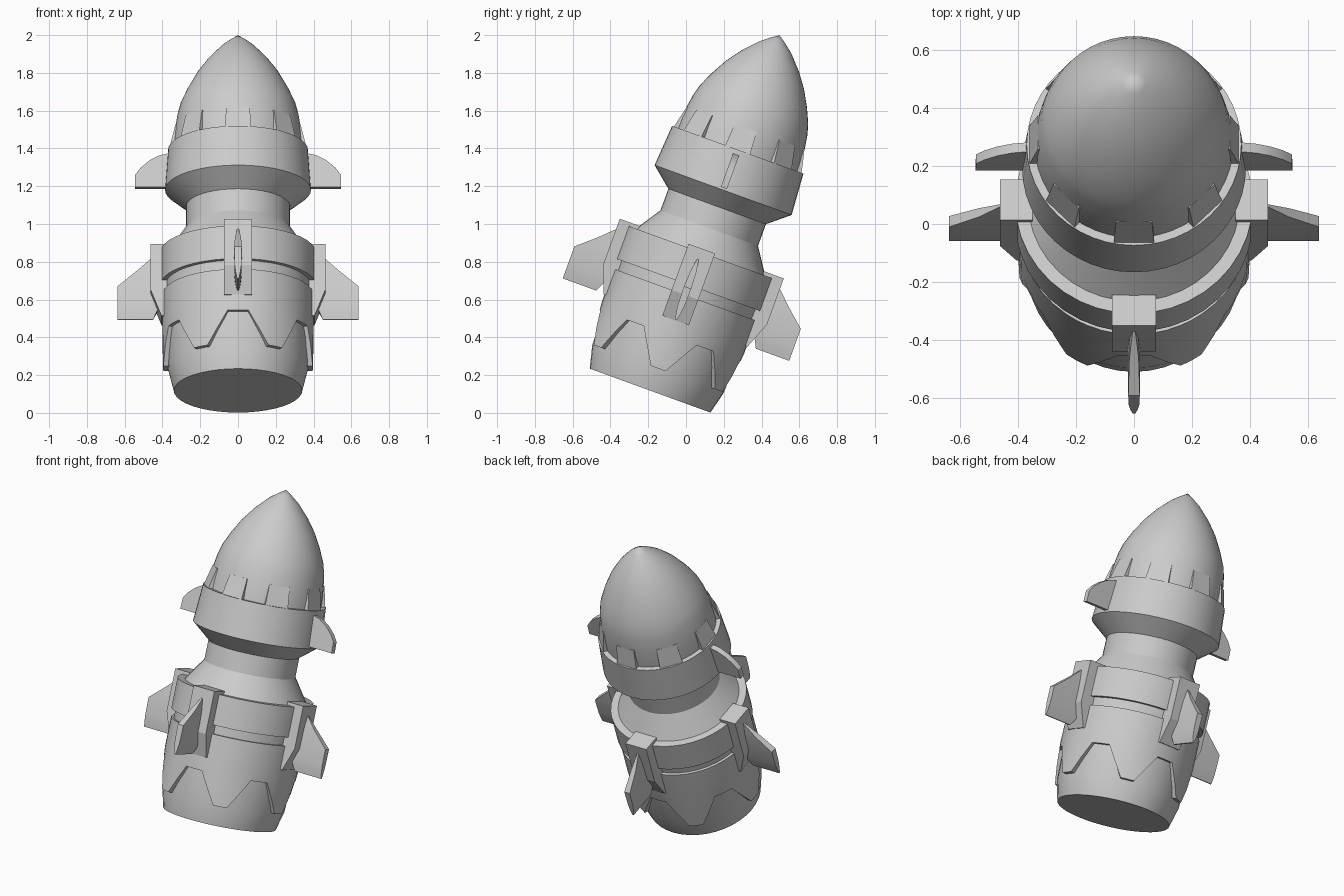
import bpy, bmesh, math
from mathutils import Matrix, Vector

if "Cube" in bpy.data.objects:
    bpy.data.objects.remove(bpy.data.objects["Cube"])

# Whole rocket leans back about the x axis
TILT = Matrix.Translation((0, -0.19, 0.118)) @ Matrix.Rotation(math.radians(-20), 4, 'X')

grey = bpy.data.materials.new("plain_grey")
grey.diffuse_color = (0.6, 0.6, 0.6, 1)
grey.use_nodes = True
grey.node_tree.nodes["Principled BSDF"].inputs["Base Color"].default_value = grey.diffuse_color


def finish(name, bm, turn=0, smooth=True):
    """Turn a bmesh into a tilted, shaded object."""
    bmesh.ops.remove_doubles(bm, verts=bm.verts, dist=1e-5)
    bmesh.ops.recalc_face_normals(bm, faces=bm.faces)
    me = bpy.data.meshes.new(name)
    bm.to_mesh(me)
    bm.free()
    me.materials.append(grey)
    ob = bpy.data.objects.new(name, me)
    bpy.context.collection.objects.link(ob)
    ob.matrix_world = TILT @ Matrix.Rotation(math.radians(turn), 4, 'Z')
    if smooth:
        bpy.ops.object.select_all(action='DESELECT')
        ob.select_set(True)
        bpy.context.view_layer.objects.active = ob
        bpy.ops.object.shade_smooth_by_angle(angle=math.radians(30))
    return ob


def bridge(bm, rows, closed_rows=False):
    """Skin a list of equal-length loops of vertices."""
    pairs = list(zip(rows, rows[1:]))
    if closed_rows:
        pairs.append((rows[-1], rows[0]))
    for a, b in pairs:
        for i in range(len(a)):
            j = (i + 1) % len(a)
            bm.faces.new((a[i], a[j], b[j], b[i]))


def lathe(name, profile, segments=40):
    """Revolve (radius, height) points; end points on the axis become a fan."""
    bm = bmesh.new()
    rows = []
    for r, z in profile:
        ring = []
        for i in range(segments):
            a = math.tau * i / segments
            ring.append(bm.verts.new((r * math.cos(a), r * math.sin(a), z)))
        rows.append(ring)
    core = rows[1:-1]
    bridge(bm, core)
    for end, ring in ((rows[0], core[0]), (rows[-1], core[-1])):
        tip = bm.verts.new(end[0].co)
        for i in range(segments):
            bm.faces.new((tip, ring[i], ring[(i + 1) % segments]))
        bmesh.ops.delete(bm, geom=end, context='VERTS')
    return finish(name, bm)


def loft(name, sections, turn=0, smooth=False):
    """Skin closed sections and cap both ends."""
    bm = bmesh.new()
    rows = [[bm.verts.new(p) for p in sec] for sec in sections]
    bridge(bm, rows)
    bm.faces.new(rows[0])
    bm.faces.new(rows[-1])
    return finish(name, bm, turn, smooth)


def extrude(name, outline, half_width, turn=0, smooth=False):
    """Flat (radius, height) outline given thickness around the y axis."""
    return loft(name, [[(r, y, z) for r, z in outline]
                       for y in (-half_width, half_width)], turn, smooth)


# Core: bottom band, recessed skin, collar ring, shoulder and neck
lathe("body_core", [(0, 0), (0.34, 0), (0.37, 0.12), (0.376, 0.32), (0.385, 0.595),
                    (0.41, 0.595), (0.41, 0.78), (0.365, 0.78), (0.275, 0.915),
                    (0.275, 1.06), (0, 1.06)])

# Head: flared underside, broad rim and pointed dome
lathe("head", [(0, 1.03), (0.272, 1.035), (0.386, 1.13), (0.37, 1.357), (0.342, 1.357),
               (0.339, 1.42), (0.332, 1.48), (0.321, 1.55), (0.305, 1.61), (0.269, 1.69),
               (0.219, 1.78), (0.16, 1.86), (0.09, 1.935), (0.04, 1.975), (0, 2.002)], 48)

# Outer shell with a zigzag lower edge: six trapezoid notches
bm = bmesh.new()
columns = []
for k in range(6):
    for deg, low in ((-8, 0.31), (0, 0.31), (8, 0.31), (16, 0.2175),
                     (24, 0.125), (30, 0.125), (36, 0.125), (44, 0.2175)):
        a = math.radians(k * 60 + deg - 90)
        d = Vector((math.cos(a), math.sin(a), 0))
        up = Vector((0, 0, 1))
        columns.append([bm.verts.new(p) for p in (
            d * 0.36 + up * low, d * 0.397 + up * low,
            d * 0.401 + up * 0.36, d * 0.40 + up * 0.54, d * 0.36 + up * 0.54)])
bridge(bm, columns, closed_rows=True)
finish("notched_shell", bm)

# Eight wedge teeth seated on the head rim
for k in range(8):
    loft("rim_tooth", [
        [(0.30, -0.07, 1.35), (0.361, -0.07, 1.35), (0.361, 0.07, 1.35), (0.30, 0.07, 1.35)],
        [(0.29, -0.062, 1.48), (0.331, -0.062, 1.48), (0.331, 0.062, 1.48), (0.29, 0.062, 1.48)],
    ], turn=45 * k)

# Four brackets, each carrying a lens-shaped fin
for k in range(4):
    extrude("fin_bracket", [(0.35, 0.80), (0.462, 0.80), (0.462, 0.54),
                            (0.405, 0.395), (0.35, 0.395)], 0.075, 90 * k)
    sections = []
    for z, inner, outer, t in ((0.40, 0.45, 0.638, 0.005), (0.44, 0.43, 0.638, 0.013),
                               (0.48, 0.41, 0.638, 0.018), (0.58, 0.41, 0.638, 0.02),
                               (0.67, 0.41, 0.535, 0.016), (0.745, 0.41, 0.458, 0.004)):
        sections.append([(inner, -t, z), (outer, -t, z), (outer, t, z), (inner, t, z)])
    loft("body_fin", sections, 90 * k, True)

# Two small curved fins at the sides of the head
for turn in (0, 180):
    extrude("head_fin", [(0.35, 1.142), (0.546, 1.142), (0.544, 1.21), (0.515, 1.25),
                         (0.47, 1.29), (0.42, 1.318), (0.35, 1.335)], 0.017, turn, True)
